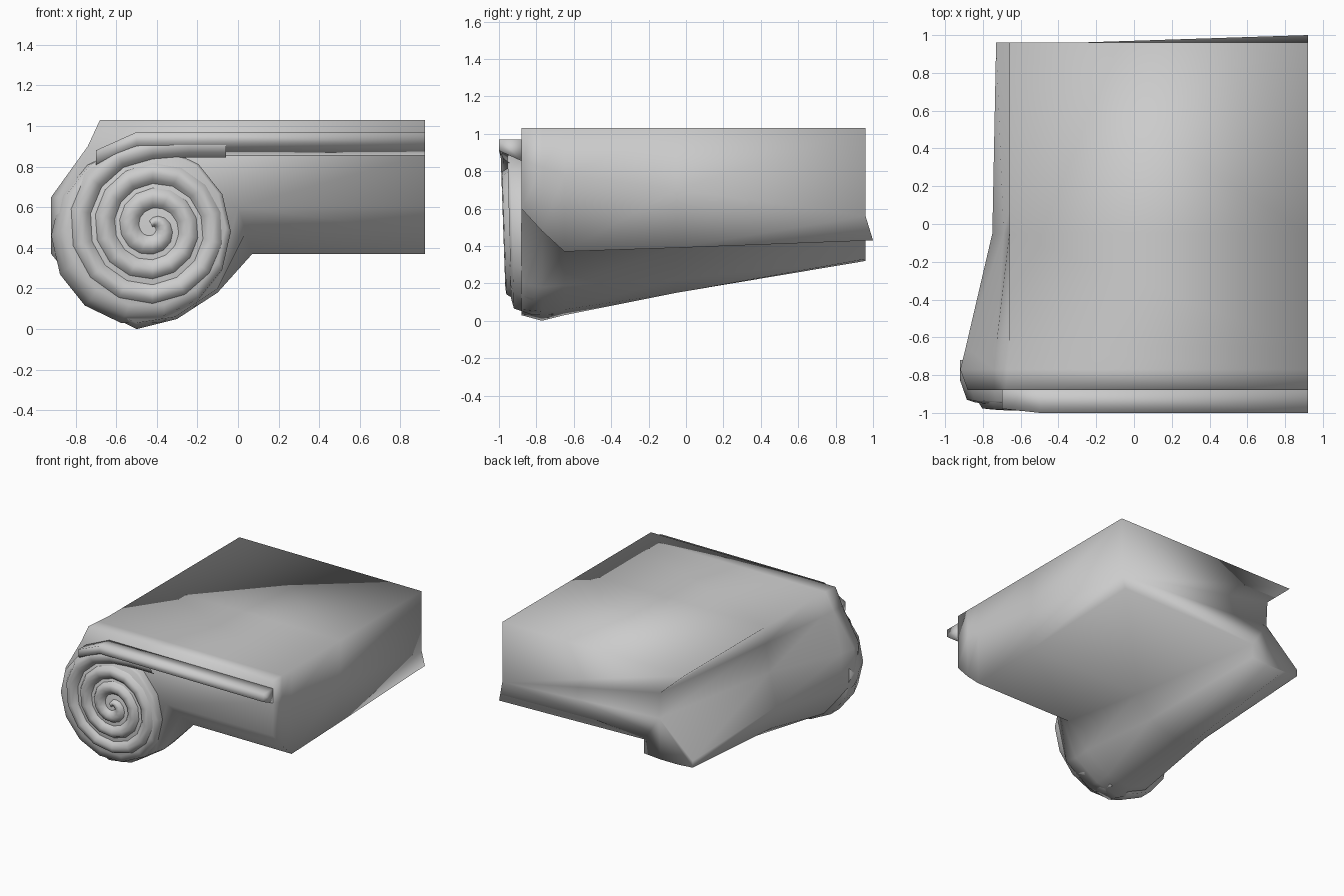
import bpy, bmesh, math

cube = bpy.data.objects.get("Cube")
if cube:
    bpy.data.objects.remove(cube, do_unlink=True)

stone = bpy.data.materials.new("plain_grey_stone")
stone.use_nodes = True
GREY = (0.6, 0.6, 0.6, 1)
stone.diffuse_color = GREY
stone.node_tree.nodes["Principled BSDF"].inputs["Base Color"].default_value = GREY


def loft(name, rings, closed=True):
    """Skin equal-length rings of points into one smooth mesh."""
    bm = bmesh.new()
    rows = [[bm.verts.new(p) for p in ring] for ring in rings]
    n = len(rows[0])
    for a, b in zip(rows, rows[1:]):
        for i in range(n if closed else n - 1):
            j = (i + 1) % n
            bm.faces.new((a[i], a[j], b[j], b[i]))
    if closed:
        bm.faces.new(rows[0])
        bm.faces.new(rows[-1])
    bmesh.ops.recalc_face_normals(bm, faces=bm.faces)
    mesh = bpy.data.meshes.new(name)
    bm.to_mesh(mesh)
    bm.free()
    mesh.materials.append(stone)
    mesh.shade_smooth()
    obj = bpy.data.objects.new(name, mesh)
    bpy.context.collection.objects.link(obj)
    return obj


RIGHT, TOP = 0.92, 1.03

# Slab with the tapering roll under its left edge: (y, side height, outline)
sections = [
    (-0.88, 0.86, [(-0.68, TOP), (-0.74, 0.9), (-0.88, 0.65), (-0.88, 0.38), (-0.69, 0.12),
                   (-0.5, 0.03), (-0.31, 0.06), (-0.1, 0.2), (0, 0.6), (RIGHT, 0.6)]),
    (-0.77, 0.82, [(-0.67, TOP), (-0.74, 0.9), (-0.92, 0.65), (-0.92, 0.37), (-0.7, 0.1),
                   (-0.5, 0), (-0.3, 0.05), (-0.1, 0.18), (0.04, 0.48), (RIGHT, 0.48)]),
    (-0.65, 0.78, [(-0.66, TOP), (-0.73, 0.9), (-0.89, 0.65), (-0.89, 0.37), (-0.7, 0.12),
                   (-0.5, 0.03), (-0.3, 0.06), (-0.1, 0.19), (0.07, 0.37), (RIGHT, 0.37)]),
    (-0.05, 0.7, [(-0.66, TOP), (-0.66, 0.9), (-0.69, 0.68), (-0.75, 0.43), (-0.71, 0.25),
                  (-0.57, 0.15), (-0.4, 0.15), (-0.2, 0.22), (-0.08, 0.39), (RIGHT, 0.39)]),
    (0.96, 0.56, [(-0.66, TOP), (-0.45, 0.84), (-0.44, 0.64), (-0.73, 0.38), (-0.73, 0.33),
                  (-0.6, 0.32), (-0.45, 0.32), (-0.31, 0.33), (-0.31, 0.44), (RIGHT, 0.43)]),
]
rings = []
for y, side, outline in sections:
    pts = [(RIGHT, TOP)] + outline + [(RIGHT, side)]
    rings.append([(x, y, z) for x, z in pts])
x, y, z = rings[-1][-2]
rings[-1][-2] = (x, 1.0, z)  # flared lower back corner
loft("slab_and_roll", rings)

# Projecting lip along the front top edge, dipping onto the roll at its end
lip = [(-1.0, 0.97), (-1.0, 0.91), (-0.87, 0.85), (-0.87, 0.97)]
loft("front_lip", [[(x, y + drop / 4, z - drop) for y, z in lip]
                   for x, drop in ((-0.7, 0.09), (-0.5, 0), (RIGHT, 0))])

# Rounded front end of the roll
SIDES = 14


def circle(cx, cz, r, y):
    turn = 2 * math.pi / SIDES
    return [(cx + r * math.cos(i * turn), y - 0.01 * math.sin(i * turn), cz + r * math.sin(i * turn))
            for i in range(SIDES)]


loft("roll_nose", [circle(-0.48, 0.46, 0.44, -0.72), circle(-0.48, 0.46, 0.44, -0.83),
                   circle(-0.46, 0.48, 0.425, -0.93), circle(-0.45, 0.5, 0.39, -0.945)])

# Raised spiral band, leaving the lip and winding counterclockwise to the centre
CX, CZ, START, TURNS, PITCH = -0.42, 0.5, 0.39, 3.1, 0.122
profile = [(-0.06, -0.915), (-0.035, -0.945), (-0.005, -0.96), (0.03, -0.955), (0.055, -0.915)]


def band_ring(cx, radius, angle):
    scale = min(1, 0.3 + radius / 0.1)
    ring = []
    for offset, y in profile:
        r = max(0.0, radius + offset * scale)
        z = CZ + r * math.sin(angle)
        ring.append((cx + r * math.cos(angle), y - 0.035 * z, z))
    return ring


band = [band_ring(x, START + 0.015, math.pi / 2) for x in (-0.06, -0.24)]
for i in range(int(TURNS * SIDES) + 1):
    turns = i / SIDES
    band.append(band_ring(CX, START - PITCH * turns, (0.25 + turns) * 2 * math.pi))
loft("spiral_band", band, closed=False)
